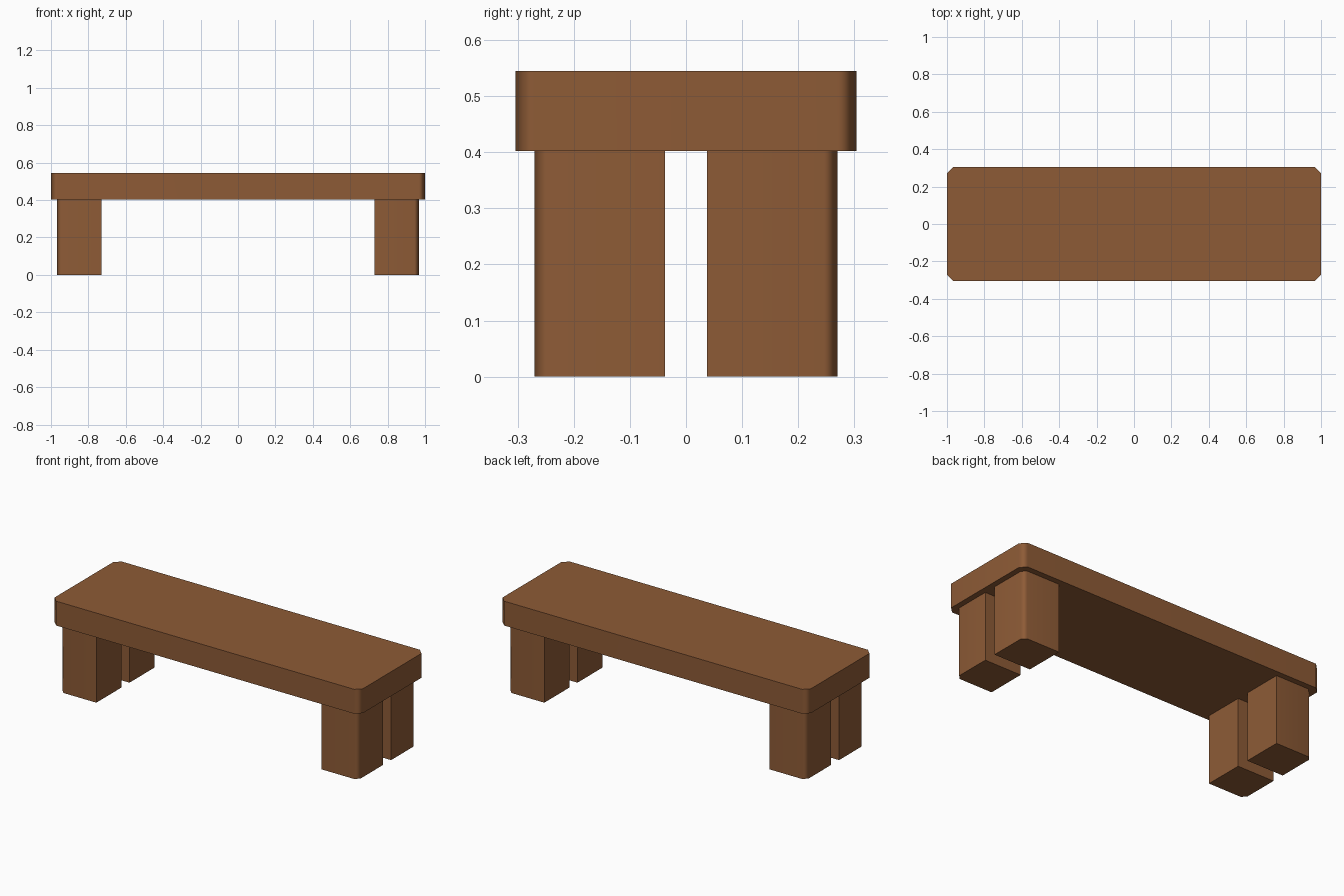
import bpy, bmesh

if "Cube" in bpy.data.objects:
    bpy.data.objects.remove(bpy.data.objects["Cube"])

wood = bpy.data.materials.new("brown wood")
wood.diffuse_color = (0.27, 0.105, 0.037, 1)
wood.use_nodes = True
wood.node_tree.nodes["Principled BSDF"].inputs["Base Color"].default_value = wood.diffuse_color


def block(name, lo, hi, corners, chamfer):
    """Box from lo to hi; upright edges lying in the given (x, y) corners are chamfered."""
    bm = bmesh.new()
    bmesh.ops.create_cube(bm, size=1)
    for v in bm.verts:
        v.co = [lo[i] if v.co[i] < 0 else hi[i] for i in range(3)]
    mid = [(lo[i] + hi[i]) / 2 for i in range(2)]
    picked = []
    for e in bm.edges:
        a, b = (v.co for v in e.verts)
        if abs(a.z - b.z) > 0.01:
            side = (1 if a.x > mid[0] else -1, 1 if a.y > mid[1] else -1)
            if side in corners:
                picked.append(e)
    bmesh.ops.bevel(bm, geom=picked, offset=chamfer, offset_type='OFFSET',
                    segments=1, profile=0.5, affect='EDGES')
    mesh = bpy.data.meshes.new(name)
    bm.to_mesh(mesh)
    bm.free()
    mesh.materials.append(wood)
    ob = bpy.data.objects.new(name, mesh)
    bpy.context.collection.objects.link(ob)
    # soft chamfers, flat main faces
    bpy.ops.object.select_all(action='DESELECT')
    ob.select_set(True)
    bpy.context.view_layer.objects.active = ob
    bpy.ops.object.shade_smooth_by_angle(angle=0.9)
    mod = ob.modifiers.new("flat main faces", 'WEIGHTED_NORMAL')
    mod.keep_sharp = True
    return ob


# Seat slab with four cut corners
block("seat", (-1, -0.304, 0.402), (1, 0.304, 0.545),
      [(-1, -1), (-1, 1), (1, -1), (1, 1)], 0.033)

# Four legs, each chamfered on its outer corner
for sx, x_name in ((-1, "left"), (1, "right")):
    for sy, y_name in ((-1, "front"), (1, "back")):
        xs = sorted((sx * 0.73, sx * 0.967))
        ys = sorted((sy * 0.037, sy * 0.27))
        block(f"{y_name}_{x_name}_leg", (xs[0], ys[0], 0), (xs[1], ys[1], 0.402),
              [(sx, sy)], 0.024)
